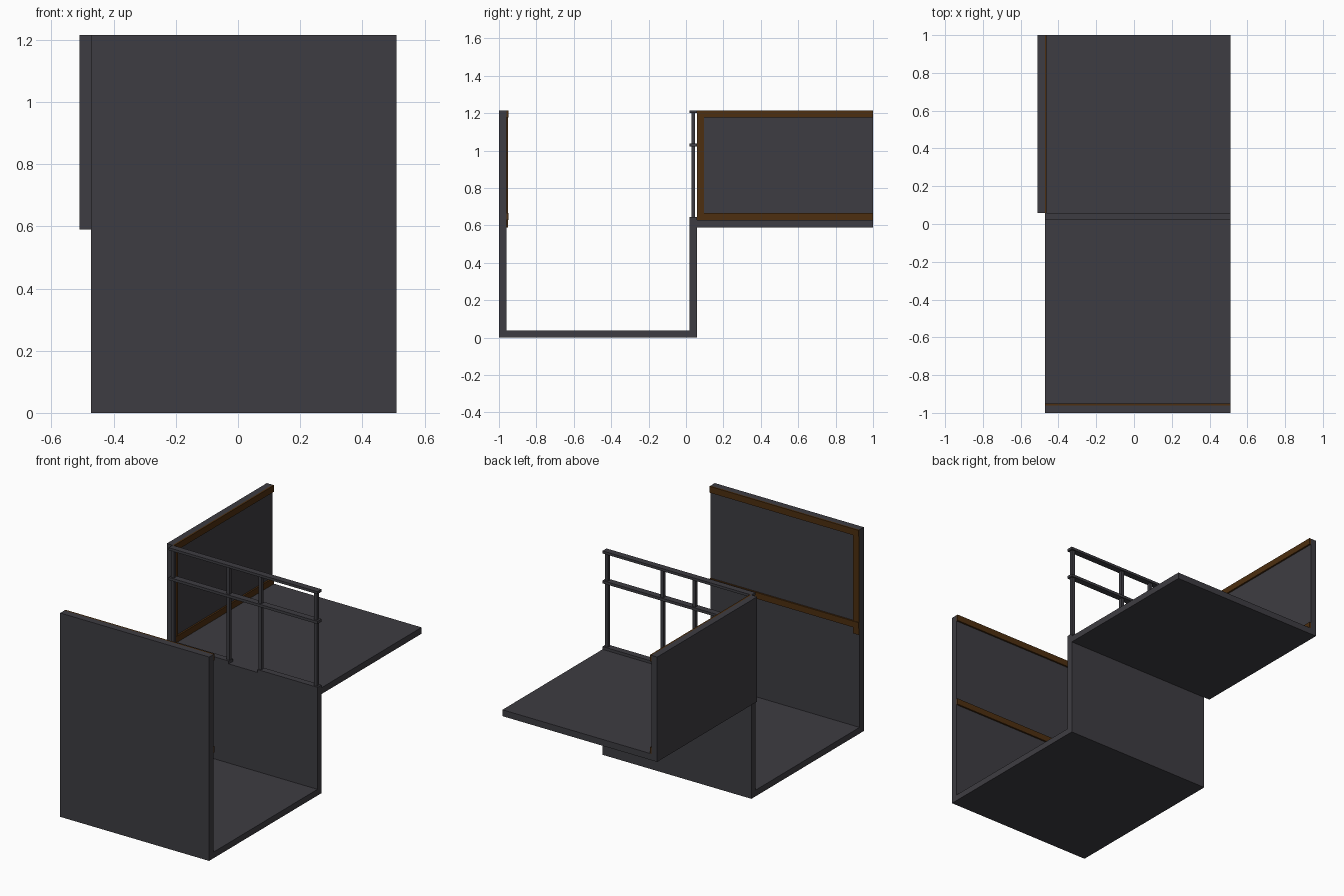
import bpy
import bmesh
from mathutils import Matrix, Vector

if "Cube" in bpy.data.objects:
    bpy.data.objects.remove(bpy.data.objects["Cube"])


def material(name, rgb):
    m = bpy.data.materials.new(name)
    m.diffuse_color = (*rgb, 1)
    m.use_nodes = True
    m.node_tree.nodes["Principled BSDF"].inputs["Base Color"].default_value = m.diffuse_color
    return m


GREY = material("dark_grey", (0.048, 0.046, 0.054))
BROWN = material("dark_brown", (0.075, 0.028, 0.005))


def box(name, x, y, z, mat):
    """Box from (min, max) ranges on each axis."""
    lo, hi = Vector((x[0], y[0], z[0])), Vector((x[1], y[1], z[1]))
    bm = bmesh.new()
    bmesh.ops.create_cube(bm, size=1, matrix=Matrix.Translation((lo + hi) / 2)
                          @ Matrix.Diagonal((*(hi - lo), 1)))
    mesh = bpy.data.meshes.new(name)
    bm.to_mesh(mesh)
    bm.free()
    mesh.materials.append(mat)
    ob = bpy.data.objects.new(name, mesh)
    bpy.context.collection.objects.link(ob)
    return ob


L, R = -0.472, 0.51      # inner room width
TOP, FLOOR, UNDER = 1.215, 0.628, 0.59

# Lower room: floor, front wall in two panels, step wall
box("lower_floor", (L, R), (-0.96, 0.02), (0, 0.037), GREY)
box("front_wall_lower", (L, R), (-1, -0.96), (0, UNDER), GREY)
box("front_wall_upper", (L, R), (-1, -0.96), (UNDER, TOP), GREY)
box("step_wall", (L, R), (0.02, 0.058), (0, FLOOR), GREY)

# Upper room: floor and left wall
box("upper_floor", (L, R), (0.058, 1), (UNDER, FLOOR), GREY)
box("left_wall", (-0.51, L), (0.058, 1), (UNDER, TOP), GREY)

# Brown trim on the inside of the front wall
box("front_trim_top", (L, R), (-0.96, -0.95), (1.177, TOP), BROWN)
box("front_trim_bottom", (L, R), (-0.96, -0.95), (FLOOR, 0.665), BROWN)
box("front_trim_side", (L, L + 0.038), (-0.96, -0.953), (UNDER, TOP), BROWN)

# Brown trim on the inside of the left wall
box("left_trim_top", (L, L + 0.01), (0.058, 1), (1.177, TOP), BROWN)
box("left_trim_bottom", (L, L + 0.01), (0.058, 1), (FLOOR, 0.665), BROWN)
box("left_trim_side", (L, L + 0.008), (0.058, 0.096), (FLOOR, TOP), BROWN)

# Railing: top and middle rails run through, the bottom rail has a gap
box("top_rail", (L, R), (0.02, 0.058), (1.2, TOP), GREY)
box("middle_rail", (L, R), (0.02, 0.058), (1.022, 1.038), GREY)
box("bottom_rail_left", (L, -0.075), (0.02, 0.058), (FLOOR, 0.645), GREY)
box("bottom_rail_right", (0.113, R), (0.02, 0.058), (FLOOR, 0.645), GREY)
for i, cx in enumerate((L + 0.02, -0.086, 0.124, R - 0.02)):
    box(f"railing_post_{i + 1}", (cx - 0.01, cx + 0.01), (0.029, 0.049), (FLOOR, 1.2), GREY)
